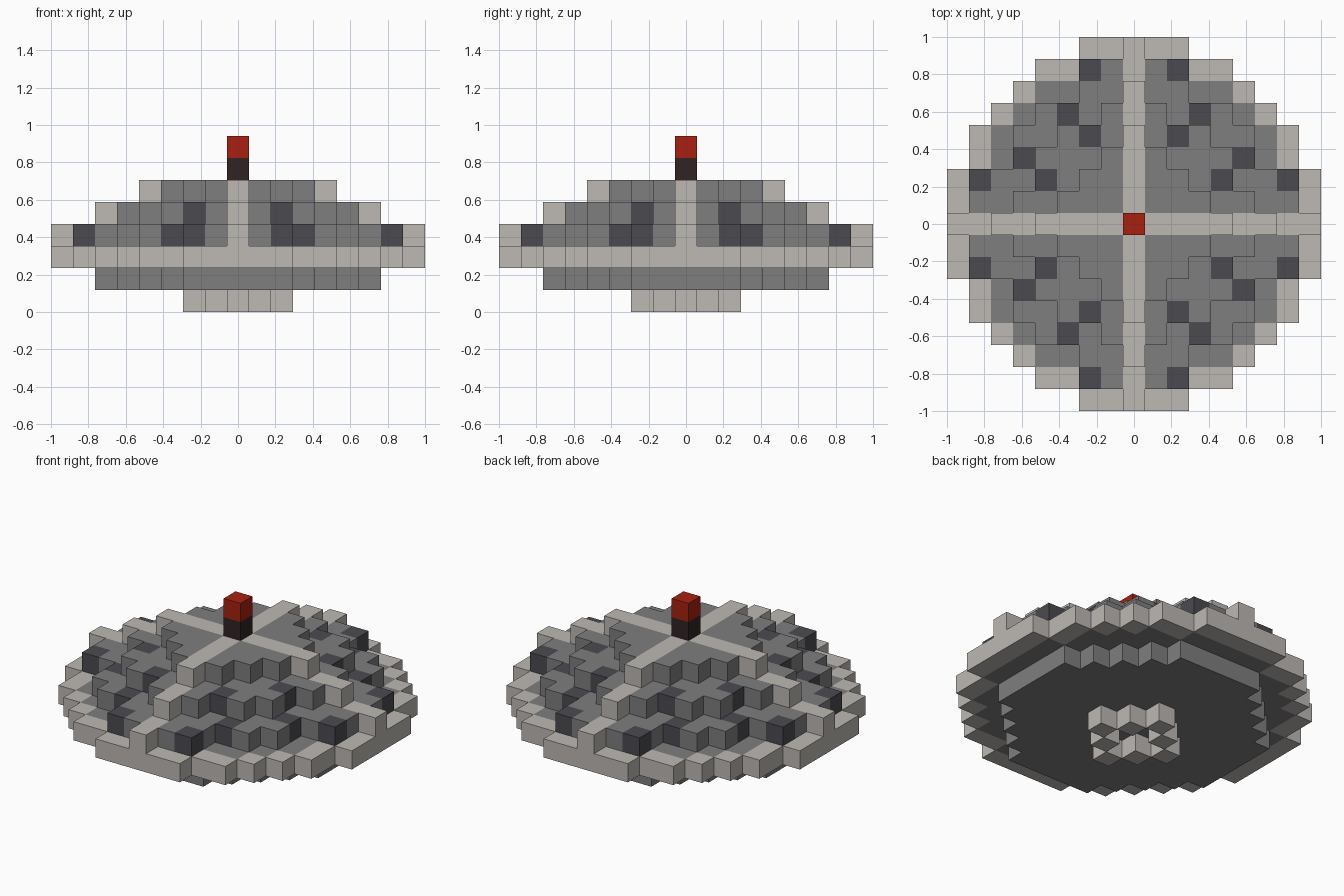
import bpy, bmesh
from mathutils import Vector

if "Cube" in bpy.data.objects:
    bpy.data.objects.remove(bpy.data.objects["Cube"], do_unlink=True)

S = 2 / 17          # edge of one block
R = range(-8, 9)


def material(name, rgb):
    m = bpy.data.materials.new(name)
    m.use_nodes = True
    m.diffuse_color = (*rgb, 1)
    bsdf = next(n for n in m.node_tree.nodes if n.type == "BSDF_PRINCIPLED")
    bsdf.inputs["Base Color"].default_value = (*rgb, 1)
    return m


MATS = [material("pale stone", (.51, .48, .45)),
        material("mid grey", (.21, .21, .215)),
        material("charcoal", (.071, .069, .08)),
        material("near black", (.031, .017, .017)),
        material("beacon red", (.39, .015, .005))]
PALE, GREY, DARK, BLACK, RED = range(5)


def disc(extents):
    """Cells of a symmetric layer: extents[|x|] is the furthest |y|."""
    return {(x, y) for x in R for y in R
            if abs(x) < len(extents) and abs(y) <= extents[abs(x)]}


def near(x, y):
    return [(x + 1, y), (x - 1, y), (x, y + 1), (x, y - 1)]


def tier(extents, spots):
    """Grey tier with a pale cross and charcoal accent blocks."""
    def colour(x, y):
        if x == 0 or y == 0:
            return PALE
        pair = tuple(sorted((abs(x), abs(y))))
        return DARK if pair in spots else GREY
    return {c: colour(*c) for c in disc(extents)}


rim = disc([8, 8, 8, 7, 7, 6, 5, 4, 2])

# Parts from the ground up, one block high each
PARTS = [
    ("bottom_hatch", {(x, y): PALE for x in R for y in R if abs(x) + abs(y) == 2}),
    ("lower_hull", {c: GREY for c in disc([6, 6, 6, 5, 4, 3, 2])}),
    ("rim_disc", {c: GREY if all(n in rim for n in near(*c)) else PALE for c in rim}),
    ("lower_tier", tier([8, 7, 7, 5, 5, 4, 2, 2, 0], {(2, 7), (3, 5)})),
    ("middle_tier", tier([6, 5, 4, 4, 3, 1, 0], {(2, 4)})),
    ("top_tier", tier([4, 3, 2, 1, 0], set())),
    ("beacon_post", {(0, 0): BLACK}),
    ("beacon_lamp", {(0, 0): RED}),
]
FILLED = {(x, y, z) for z, (_, cells) in enumerate(PARTS) for x, y in cells}
AXES = [Vector(v) for v in ((1, 0, 0), (0, 1, 0), (0, 0, 1))]


def build(name, cells, z):
    """Mesh one layer, keeping only the faces open to the air."""
    bm = bmesh.new()
    for (x, y), colour in cells.items():
        centre = Vector((x, y, z + .5))
        for i in range(3):
            for sign in (1, -1):
                n = AXES[i] * sign
                if (x + int(n.x), y + int(n.y), z + int(n.z)) in FILLED:
                    continue
                u = AXES[(i + 1) % 3] / 2
                v = AXES[(i + 2) % 3] / 2 * sign
                mid = centre + n / 2
                corners = (mid - u - v, mid + u - v, mid + u + v, mid - u + v)
                face = bm.faces.new([bm.verts.new(p * S) for p in corners])
                face.material_index = colour
    bmesh.ops.remove_doubles(bm, verts=bm.verts, dist=S / 100)
    mesh = bpy.data.meshes.new(name)
    for m in MATS:
        mesh.materials.append(m)
    bm.to_mesh(mesh)
    bm.free()
    bpy.context.collection.objects.link(bpy.data.objects.new(name, mesh))


for level, (name, cells) in enumerate(PARTS):
    build(name, cells, level)
